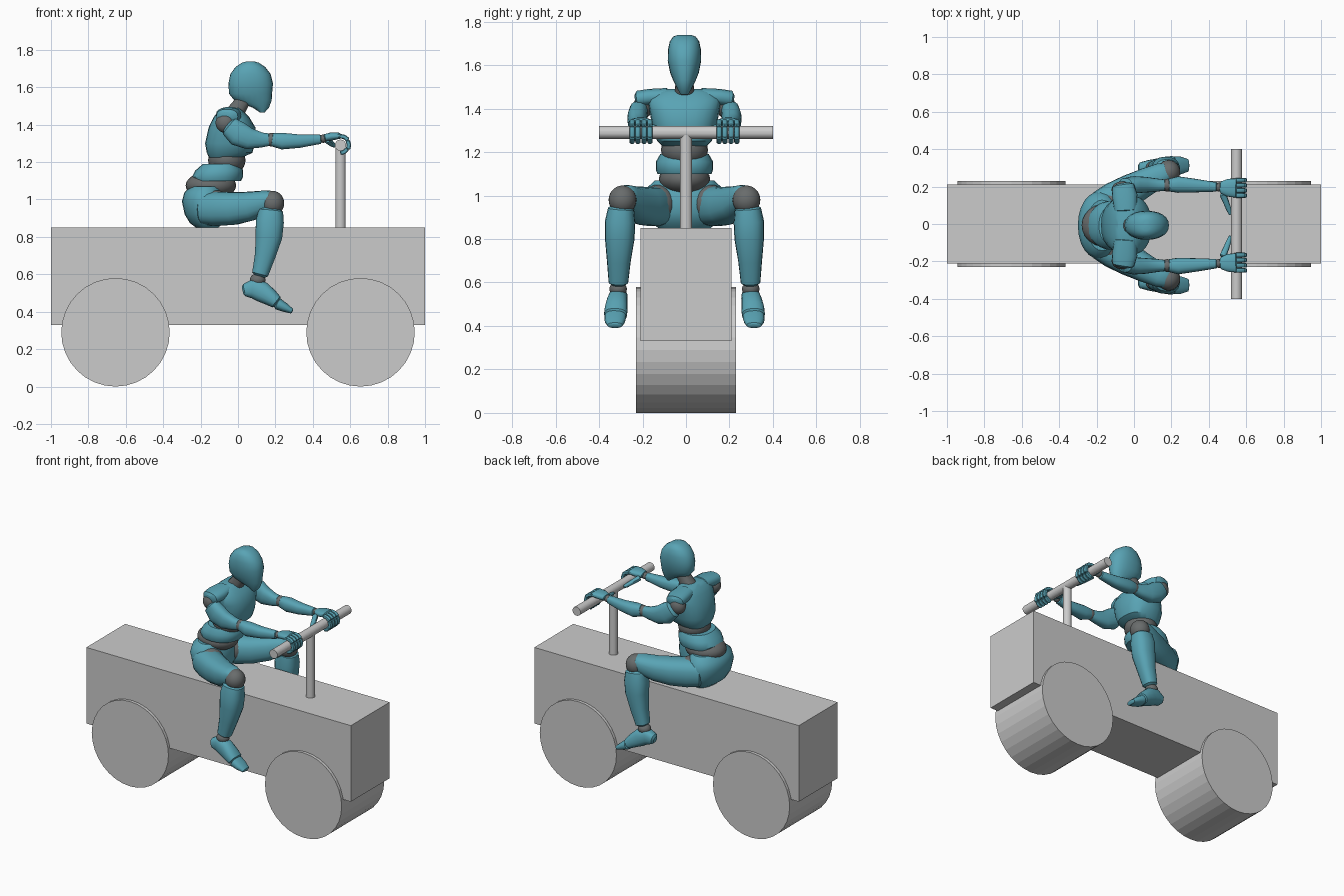
import bpy, bmesh, math
from mathutils import Vector

SHIFT = -0.007  # the rider sits slightly off centre


def material(name, color):
    m = bpy.data.materials.new(name)
    m.diffuse_color = color
    return m


TEAL = material("teal_shell", (0.10, 0.37, 0.46, 1))
DARK = material("dark_joint", (0.14, 0.15, 0.15, 1))


def smooth(ob, angle=35):
    bpy.ops.object.select_all(action='DESELECT')
    ob.select_set(True)
    bpy.context.view_layer.objects.active = ob
    bpy.ops.object.shade_smooth_by_angle(angle=math.radians(angle))


def cylinder(name, loc, r, length, along_y=False, n=32):
    rot = (math.pi / 2, 0, 0) if along_y else (0, 0, 0)
    bpy.ops.mesh.primitive_cylinder_add(vertices=n, radius=r, depth=length, location=loc, rotation=rot)
    bpy.context.object.name = name


def ball(name, loc, radii, side=1):
    bpy.ops.mesh.primitive_uv_sphere_add(segments=24, ring_count=14, radius=1,
                                         location=(loc[0], loc[1] * side + SHIFT, loc[2]))
    ob = bpy.context.object
    ob.name, ob.scale = name, radii
    ob.data.materials.append(DARK)
    smooth(ob)


def loft(name, sections, mat=TEAL, side=1, axis=None, dome=True, box=0.82, n=18):
    """Skin rings (x, y, z, sideways radius, other radius) into one closed shell."""
    pts = [Vector((s[0], s[1] * side + SHIFT, s[2])) for s in sections]
    rings = []
    for i, (c, s) in enumerate(zip(pts, sections)):
        t = Vector(axis) if axis else pts[min(i + 1, len(pts) - 1)] - pts[max(i - 1, 0)]
        t.normalize()
        hint = Vector((1, 0, 0)) if abs(t.y) > 0.8 else Vector((0, 1, 0))
        rings.append((c, t, hint, s[3], s[4]))
    if dome:
        for idx, sign in ((0, -1), (-1, 1)):
            c, t, h, a, b = rings[idx]
            cap = (c + t * sign * 0.3 * min(a, b), t, h, a * 0.6, b * 0.6)
            rings = [cap] + rings if sign < 0 else rings + [cap]
    bm = bmesh.new()
    loops = []
    for c, t, h, a, b in rings:
        u = (h - t * t.dot(h)).normalized()
        v = t.cross(u)
        loop = []
        for k in range(n):
            ang = 2 * math.pi * k / n
            cu = math.copysign(abs(math.cos(ang)) ** box, math.cos(ang))
            sv = math.copysign(abs(math.sin(ang)) ** box, math.sin(ang))
            loop.append(bm.verts.new(c + u * a * cu + v * b * sv))
        loops.append(loop)
    for p, q in zip(loops, loops[1:]):
        for k in range(n):
            bm.faces.new((p[k], p[(k + 1) % n], q[(k + 1) % n], q[k]))
    bm.faces.new(loops[0])
    bm.faces.new(loops[-1])
    bmesh.ops.recalc_face_normals(bm, faces=bm.faces)
    me = bpy.data.meshes.new(name)
    bm.to_mesh(me)
    bm.free()
    ob = bpy.data.objects.new(name, me)
    bpy.context.collection.objects.link(ob)
    me.materials.append(mat)
    smooth(ob)


# Vehicle: block body, two wide drums, steering post and bar
bpy.ops.mesh.primitive_cube_add(size=1, location=(0, 0, 0.59))
body = bpy.context.object
body.name, body.scale = "vehicle_body", (2, 0.42, 0.52)
for x, label in ((-0.655, "rear_wheel"), (0.655, "front_wheel")):
    cylinder(label, (x, 0, 0.29), 0.29, 0.46, True)
cylinder("steering_post", (0.548, 0, 1.065), 0.028, 0.45)
cylinder("handlebar", (0.548, 0, 1.29), 0.03, 0.80, True)

UP = (0, 0, 1)
# Head and neck
loft("head", [(.13, 0, 1.465, .018, .012), (.123, 0, 1.49, .032, .042), (.08, 0, 1.53, .052, .1),
              (.067, 0, 1.565, .066, .115), (.068, 0, 1.62, .077, .119), (.067, 0, 1.67, .076, .108),
              (.066, 0, 1.708, .068, .08), (.066, 0, 1.731, .052, .046), (.066, 0, 1.739, .03, .018)],
     axis=UP, dome=False, n=24, box=0.9)
loft("neck", [(-.025, 0, 1.45, .05, .05), (.015, 0, 1.51, .042, .042), (.05, 0, 1.57, .042, .042)], DARK)

# Torso
loft("chest", [(-.065, 0, 1.225, .1, .09), (-.045, 0, 1.25, .125, .122), (-.043, 0, 1.30, .145, .133),
               (-.032, 0, 1.385, .16, .125), (-.035, 0, 1.44, .17, .095), (-.04, 0, 1.475, .14, .065),
               (-.04, 0, 1.49, .09, .045)], axis=UP, dome=False, n=24)
ball("abdomen", (-.06, 0, 1.21), (.1, .108, .085))
loft("belly_band", [(-.112, 0, 1.10, .125, .128), (-.11, 0, 1.12, .132, .136), (-.1, 0, 1.155, .132, .128),
                    (-.09, 0, 1.19, .112, .098)], axis=UP, dome=False, n=24, box=0.9)
ball("waist_joint", (-.145, 0, 1.075), (.135, .118, .075))
loft("pelvis", [(-.165, 0, .85, .12, .06), (-.168, 0, .875, .15, .09), (-.17, 0, .92, .172, .115),
                (-.178, 0, .99, .182, .122), (-.178, 0, 1.04, .168, .108), (-.17, 0, 1.07, .135, .08)],
     axis=UP, dome=False, n=24, box=0.95)

for side, tag in ((-1, "right"), (1, "left")):
    # Arm
    loft(tag + "_shoulder_plate", [(-.045, .08, 1.455, .06, .04), (-.05, .16, 1.453, .068, .038),
                                   (-.058, .212, 1.445, .058, .038)], side=side)
    ball(tag + "_shoulder_joint", (-.065, .19, 1.41), (.055, .045, .055), side)
    loft(tag + "_upper_arm", [(-.045, .21, 1.39, .042, .055), (.0, .217, 1.352, .046, .068),
                              (.06, .217, 1.325, .042, .058), (.13, .215, 1.318, .034, .04),
                              (.165, .215, 1.32, .03, .034)], side=side)
    ball(tag + "_elbow", (.178, .215, 1.32), (.036, .034, .036), side)
    loft(tag + "_forearm", [(.185, .215, 1.32, .034, .036), (.235, .218, 1.312, .044, .045),
                            (.33, .212, 1.312, .036, .036), (.44, .205, 1.322, .025, .025)], side=side)
    ball(tag + "_wrist", (.455, .204, 1.325), (.025, .024, .022), side)
    loft(tag + "_palm", [(.465, .203, 1.33, .032, .02), (.50, .201, 1.337, .047, .022),
                         (.545, .20, 1.341, .052, .016)], side=side)
    # Fingers curl over the bar, each in three segments
    for f, dy in enumerate((-.041, -.014, .014, .041)):
        for seg in range(3):
            sec = []
            for j in range(3):
                a = math.radians(92 - 62 * seg - 27 * j)
                r = .049 - .004 * seg
                sec.append((.548 + r * math.cos(a), .20 + dy, 1.29 + r * math.sin(a), .0125, .0125))
            loft(f"{tag}_finger_{f}_{seg}", sec, side=side, n=10)
    loft(tag + "_thumb", [(.475, .165, 1.318, .018, .016), (.492, .125, 1.305, .016, .015),
                          (.505, .09, 1.295, .014, .013), (.515, .06, 1.288, .009, .01)], side=side, n=12)
    # Leg
    ball(tag + "_hip_joint", (-.12, .12, .96), (.09, .085, .09), side)
    loft(tag + "_thigh", [(-.18, .105, .95, .08, .085), (-.11, .14, .95, .09, .092),
                          (-.02, .187, .952, .086, .088), (.07, .235, .965, .074, .078),
                          (.15, .272, .99, .064, .06), (.185, .287, 1.005, .05, .045)], side=side)
    ball(tag + "_knee", (.185, .285, .98), (.062, .064, .066), side)
    loft(tag + "_shin", [(.176, .292, .94, .06, .066), (.17, .296, .88, .07, .076),
                         (.165, .298, .80, .068, .072), (.145, .302, .70, .055, .056),
                         (.118, .304, .60, .045, .044)], side=side)
    ball(tag + "_ankle", (.105, .305, .57), (.042, .04, .035), side)
    loft(tag + "_foot", [(.035, .303, .515, .034, .034), (.08, .305, .525, .044, .054),
                         (.13, .31, .505, .048, .056), (.175, .315, .475, .053, .045),
                         (.205, .317, .452, .053, .036)], side=side)
    loft(tag + "_toes", [(.212, .318, .442, .05, .032), (.25, .32, .423, .047, .025),
                         (.288, .32, .403, .034, .014)], side=side)
